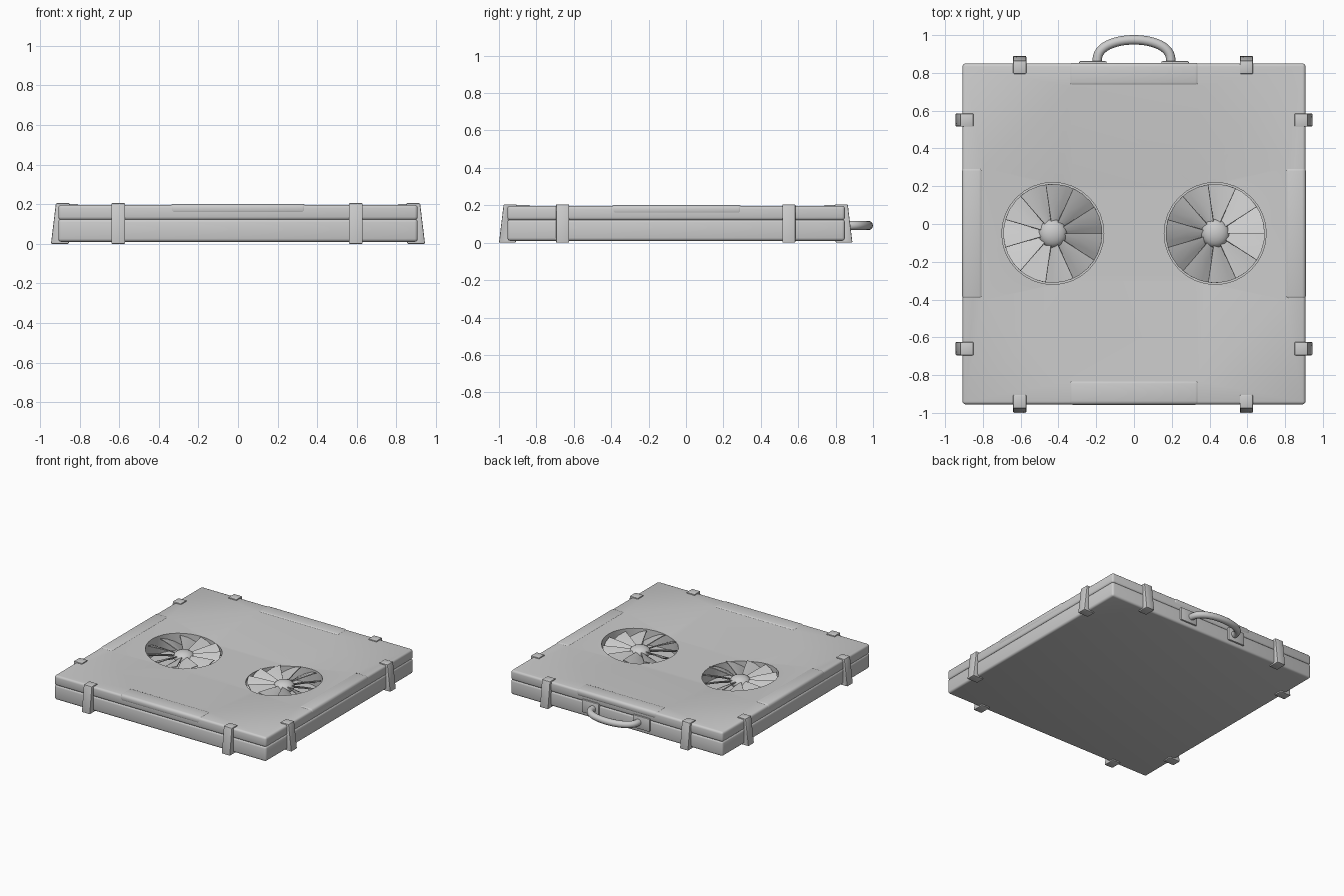
import bpy, bmesh, math
from mathutils import Vector, Matrix

if "Cube" in bpy.data.objects:
    bpy.data.objects.remove(bpy.data.objects["Cube"])

GREY = (0.6, 0.6, 0.6, 1)
grey = bpy.data.materials.new("plain grey")
grey.use_nodes = True
grey.diffuse_color = GREY
grey.node_tree.nodes["Principled BSDF"].inputs["Base Color"].default_value = GREY

FX, FY, CY = 0.43, -0.05, -0.0525      # fan centre, body centre


def add(name, bm, bevel=0, segments=3, smooth=True):
    bmesh.ops.recalc_face_normals(bm, faces=bm.faces)
    mesh = bpy.data.meshes.new(name)
    bm.to_mesh(mesh)
    bm.free()
    mesh.materials.append(grey)
    ob = bpy.data.objects.new(name, mesh)
    bpy.context.collection.objects.link(ob)
    if bevel:
        mod = ob.modifiers.new("bevel", 'BEVEL')
        mod.width, mod.segments = bevel, segments
    if smooth:
        finish(ob)
    return ob


def finish(ob):
    # bake the modifiers, then smooth by angle
    bpy.ops.object.select_all(action='DESELECT')
    ob.select_set(True)
    bpy.context.view_layer.objects.active = ob
    for mod in list(ob.modifiers):
        bpy.ops.object.modifier_apply(modifier=mod.name)
    bpy.ops.object.shade_smooth_by_angle(angle=math.radians(35))


def box(x0, x1, y0, y1, z0, z1):
    bm = bmesh.new()
    bmesh.ops.create_cube(bm, size=1)
    for v in bm.verts:
        v.co = ((x0 + x1) / 2 + v.co.x * (x1 - x0), (y0 + y1) / 2 + v.co.y * (y1 - y0),
                (z0 + z1) / 2 + v.co.z * (z1 - z0))
    return bm


def cut(ob, cutter):
    cutter.hide_render = True
    mod = ob.modifiers.new("cut", 'BOOLEAN')
    mod.operation, mod.object, mod.solver = 'DIFFERENCE', cutter, 'EXACT'


# Two rounded shells
base = add("base_shell", box(-.908, .908, -.955, .85, .01, .125), .016, smooth=False)
lid = add("lid_shell", box(-.908, .908, -.955, .85, .12, .197), .016, smooth=False)

# Shallow eight-sided dish in the lid
bm = bmesh.new()
for sx in (-1, 1):
    for sy in (-1, 1):
        for x, y, z in ((.8, .35, .197), (.34, .78, .197), (.8, .35, .25), (.34, .78, .25), (.33, .25, .155)):
            bm.verts.new((sx * x, CY + sy * y, z))
bmesh.ops.convex_hull(bm, input=bm.verts)
cutters = [add("dish_cutter", bm, smooth=False)]
cut(lid, cutters[0])

# Round fan wells through the lid into the base
for s in (-1, 1):
    bm = bmesh.new()
    bmesh.ops.create_cone(bm, cap_ends=True, segments=32, radius1=.27, radius2=.27, depth=.3,
                          matrix=Matrix.Translation((s * FX, FY, .2)))
    c = add("well_cutter", bm, smooth=False)
    cutters.append(c)
    cut(lid, c)
    cut(base, c)
finish(lid)
finish(base)
for c in cutters:
    bpy.data.objects.remove(c)

# Grip pads along the four edges
add("front_pad", box(-.345, .345, -.957, -.825, .148, .202), .02)
add("back_pad", box(-.345, .345, .73, .853, .148, .202), .02)
for name, s in (("right", -1), ("left", 1)):
    x = sorted((s * .91, s * .8))
    add(name + "_pad", box(*x, -.4, .3, .148, .202), .02)


# Clips: a C-shaped strap, flared at the foot
def clip(name, pos, angle):
    profile = [(-.055, .205), (.015, .205), (.04, 0), (-.05, 0), (-.05, .014), (-.01, .014),
               (-.01, .19), (-.055, .19)]
    bm = bmesh.new()
    face = bm.faces.new([bm.verts.new((u, -.035, z)) for u, z in profile])
    ext = bmesh.ops.extrude_face_region(bm, geom=[face])["geom"]
    bmesh.ops.translate(bm, vec=(0, .07, 0), verts=[g for g in ext if isinstance(g, bmesh.types.BMVert)])
    bm.transform(Matrix.Translation(pos) @ Matrix.Rotation(angle, 4, 'Z'))
    add(name, bm, .005, 2)


for x in (-.605, .595):
    clip("front_clip", (x, -.96, 0), -math.pi / 2)
    clip("back_clip", (x, .85, 0), math.pi / 2)
for y in (-.66, .55):
    clip("left_clip", (.905, y, 0), 0)
    clip("right_clip", (-.905, y, 0), math.pi)


# Fans: pitched blades around a domed hub
def fan(name, s):
    n = 11
    at = Matrix.Translation((s * FX, FY, 0))
    bm = bmesh.new()
    for i in range(n):
        a = math.tau * i / n
        rows = []
        for r, hi, lo in ((.05, .142, .115), (.15, .155, .105), (.262, .165, .085)):
            row = []
            for k in range(4):
                t = k / 3
                ang = a + s * t * 1.12 * math.tau / n
                z = hi + (lo - hi) * t ** 1.4
                row.append(bm.verts.new((r * math.cos(ang), r * math.sin(ang), z)))
            rows.append(row)
        for p, q in zip(rows, rows[1:]):
            for k in range(3):
                bm.faces.new((p[k], p[k + 1], q[k + 1], q[k]))
    bm.transform(at)
    ob = add(name + "_blades", bm, smooth=False)
    mod = ob.modifiers.new("thickness", 'SOLIDIFY')
    mod.thickness, mod.offset = .006, 0
    finish(ob)

    bm = bmesh.new()
    bmesh.ops.create_uvsphere(bm, u_segments=24, v_segments=12, radius=.075)
    bm.transform(at @ Matrix.Translation((0, 0, .125)) @ Matrix.Diagonal((1, 1, .6, 1)))
    add(name + "_hub", bm)


fan("right_fan", -1)
fan("left_fan", 1)

# Carrying handle: swept round bar on two plates
curve = bpy.data.curves.new("handle", 'CURVE')
curve.dimensions, curve.bevel_depth, curve.bevel_resolution = '3D', .025, 4
curve.use_fill_caps = True
spline = curve.splines.new('POLY')
steps = 24
spline.points.add(steps)
for i, p in enumerate(spline.points):
    a = math.pi * i / steps
    p.co = (.195 * math.cos(a), .86 + .115 * math.sin(a) ** .8, .092, 1)
curve.materials.append(grey)
handle = bpy.data.objects.new("handle", curve)
bpy.context.collection.objects.link(handle)
bpy.ops.object.select_all(action='DESELECT')
handle.select_set(True)
bpy.context.view_layer.objects.active = handle
bpy.ops.object.convert(target='MESH')
bpy.ops.object.shade_smooth_by_angle(angle=math.radians(35))
for s in (-1, 1):
    x = sorted((s * .145, s * .29))
    add("handle_plate", box(*x, .84, .862, .04, .14), .006, 2)
